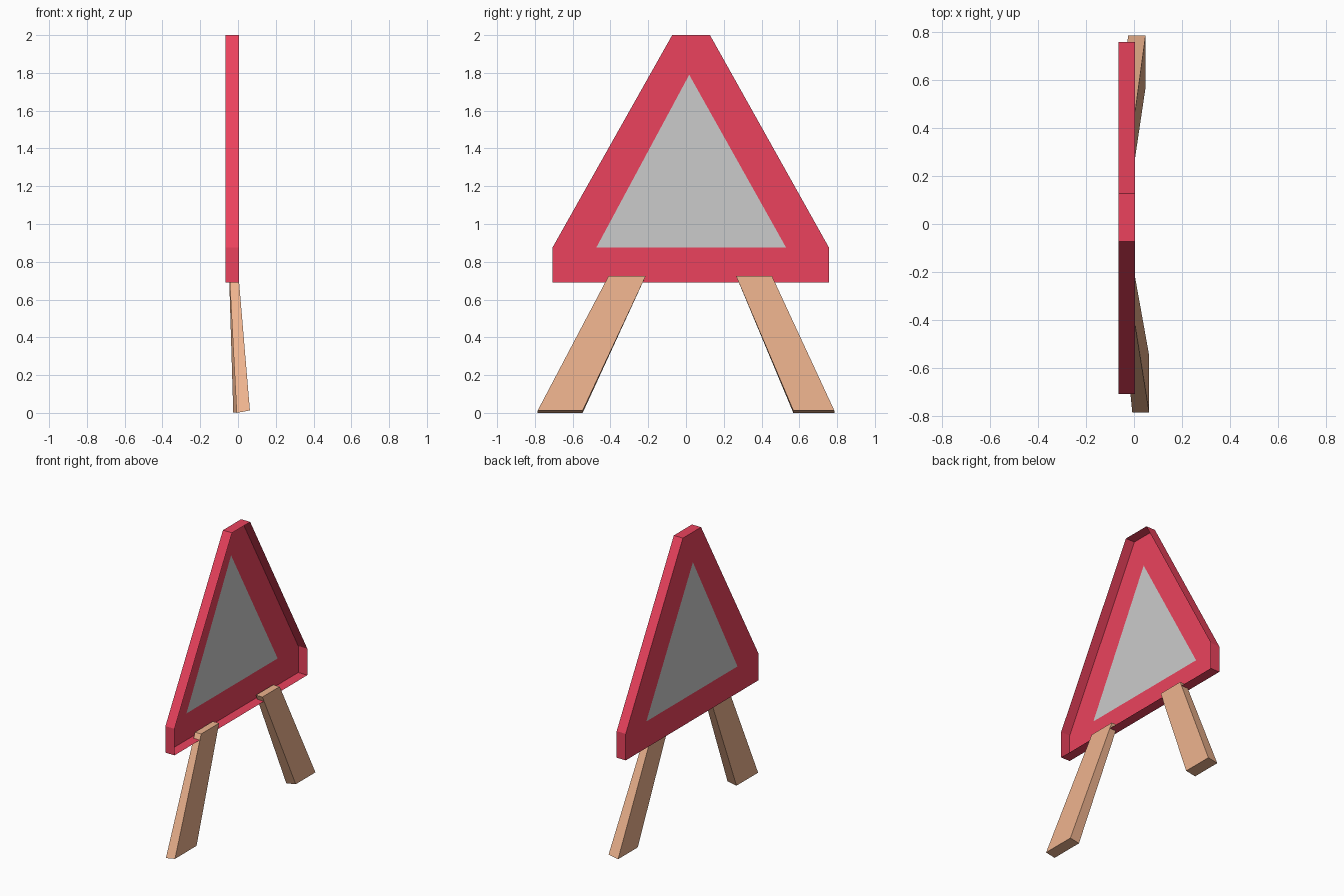
import bpy
import bmesh

if "Cube" in bpy.data.objects:
    bpy.data.objects.remove(bpy.data.objects["Cube"])


def material(name, rgb):
    m = bpy.data.materials.new(name)
    m.diffuse_color = (*rgb, 1)
    m.use_nodes = True
    m.node_tree.nodes["Principled BSDF"].inputs["Base Color"].default_value = m.diffuse_color
    return m


def make(name, verts, faces, mat=None):
    me = bpy.data.meshes.new(name)
    me.from_pydata(verts, [], faces)
    bm = bmesh.new()
    bm.from_mesh(me)
    bmesh.ops.recalc_face_normals(bm, faces=bm.faces)
    bm.to_mesh(me)
    bm.free()
    ob = bpy.data.objects.new(name, me)
    bpy.context.collection.objects.link(ob)
    if mat:
        me.materials.append(mat)
    return ob


red = material("red_paint", (0.83, 0.055, 0.11))
wood = material("wood", (0.85, 0.45, 0.27))

# Sign outline and inner triangle as (y, z)
outer = [(-0.707, 0.69), (0.757, 0.69), (0.757, 0.875),
         (0.127, 2.0), (-0.073, 2.0), (-0.707, 0.875)]
inner = [(-0.475, 0.875), (0.53, 0.875), (0.017, 1.79)]
BACK, OPEN = -0.065, 0.005

# Red border: flat ring on the -x side plus thin rim walls, open toward +x
verts = [(BACK, *p) for p in outer] + [(OPEN, *p) for p in outer] + [(BACK, *p) for p in inner]
a, b, c = 12, 13, 14
ring = [(0, 1, b, a), (1, 2, b), (2, 3, c, b), (3, 4, c), (4, 5, a, c), (5, 0, a)]
rim = [(i, (i + 1) % 6, (i + 1) % 6 + 6, i + 6) for i in range(6)]
make("sign_border", verts, ring + rim, red)

# Grey centre sheet, flush with the border
make("sign_centre", [(BACK, *p) for p in inner], [(0, 2, 1)])


# Splayed wooden leg: tapered box from a top and a foot rectangle
def leg(name, top_y, foot_y, top_x, foot_x):
    top = [(x, y, 0.725) for x in top_x for y in top_y]
    foot = [(x, y, z) for x, z in zip(foot_x, (0.0, 0.013)) for y in foot_y]
    make(name, top + foot, [(0, 1, 3, 2), (4, 6, 7, 5), (0, 4, 5, 1),
                            (2, 3, 7, 6), (0, 2, 6, 4), (1, 5, 7, 3)], wood)


leg("front_leg", (-0.41, -0.213), (-0.785, -0.547), (-0.045, 0.003), (-0.007, 0.063))
leg("rear_leg", (0.265, 0.455), (0.568, 0.785), (-0.047, 0.003), (-0.025, 0.048))
